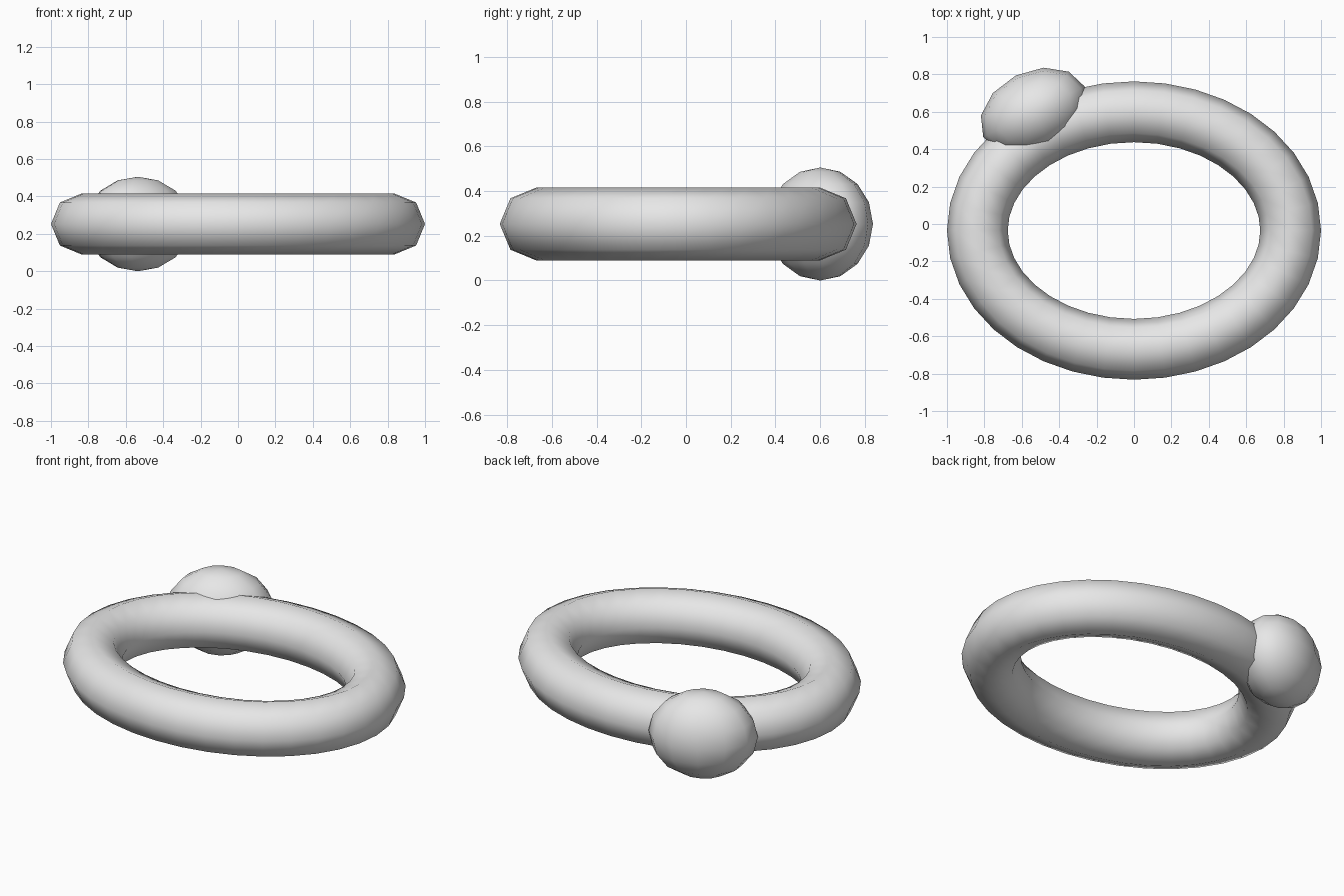
import bpy, bmesh
from math import sin, cos, pi, radians
from mathutils import Vector, Matrix

if "Cube" in bpy.data.objects:
    bpy.data.objects.remove(bpy.data.objects["Cube"], do_unlink=True)

MID_Z = 0.2525

# Single grey material
grey = bpy.data.materials.new("light grey")
grey.use_nodes = True
colour = (0.8, 0.8, 0.8, 1)
grey.diffuse_color = colour
grey.node_tree.nodes["Principled BSDF"].inputs["Base Color"].default_value = colour


def finish(bm, name, location, angle=0):
    bmesh.ops.recalc_face_normals(bm, faces=bm.faces)
    for face in bm.faces:
        face.smooth = True
    mesh = bpy.data.meshes.new(name)
    bm.to_mesh(mesh)
    bm.free()
    mesh.materials.append(grey)
    obj = bpy.data.objects.new(name, mesh)
    obj.location = location
    obj.rotation_euler.z = angle
    bpy.context.collection.objects.link(obj)
    return obj


def oval_ring(name, location, half_x, half_y, thickness, steps, sides):
    """Tube of constant thickness swept along an ellipse."""
    bm = bmesh.new()
    loops = []
    for i in range(steps):
        t = 2 * pi * i / steps
        centre = Vector((half_x * cos(t), half_y * sin(t), 0))
        outward = Vector((cos(t) / half_x, sin(t) / half_y, 0)).normalized()
        loop = []
        for j in range(sides):
            p = 2 * pi * j / sides
            offset = outward * cos(p) + Vector((0, 0, sin(p)))
            loop.append(bm.verts.new(centre + offset * thickness))
        loops.append(loop)
    for i in range(steps):
        a, b = loops[i], loops[(i + 1) % steps]
        for j in range(sides):
            k = (j + 1) % sides
            bm.faces.new((a[j], b[j], b[k], a[k]))
    return finish(bm, name, location)


# Oval band
oval_ring("ring_band", (0, -0.035, MID_Z), 0.8375, 0.635, 0.1625, 36, 8)

# Flattened ball set on the back right of the band
bm = bmesh.new()
bmesh.ops.create_uvsphere(bm, u_segments=12, v_segments=8, radius=1,
                          matrix=Matrix.Diagonal((0.303, 0.217, MID_Z, 1)))
finish(bm, "ring_stone", (-0.535, 0.6, MID_Z), radians(26.5))
